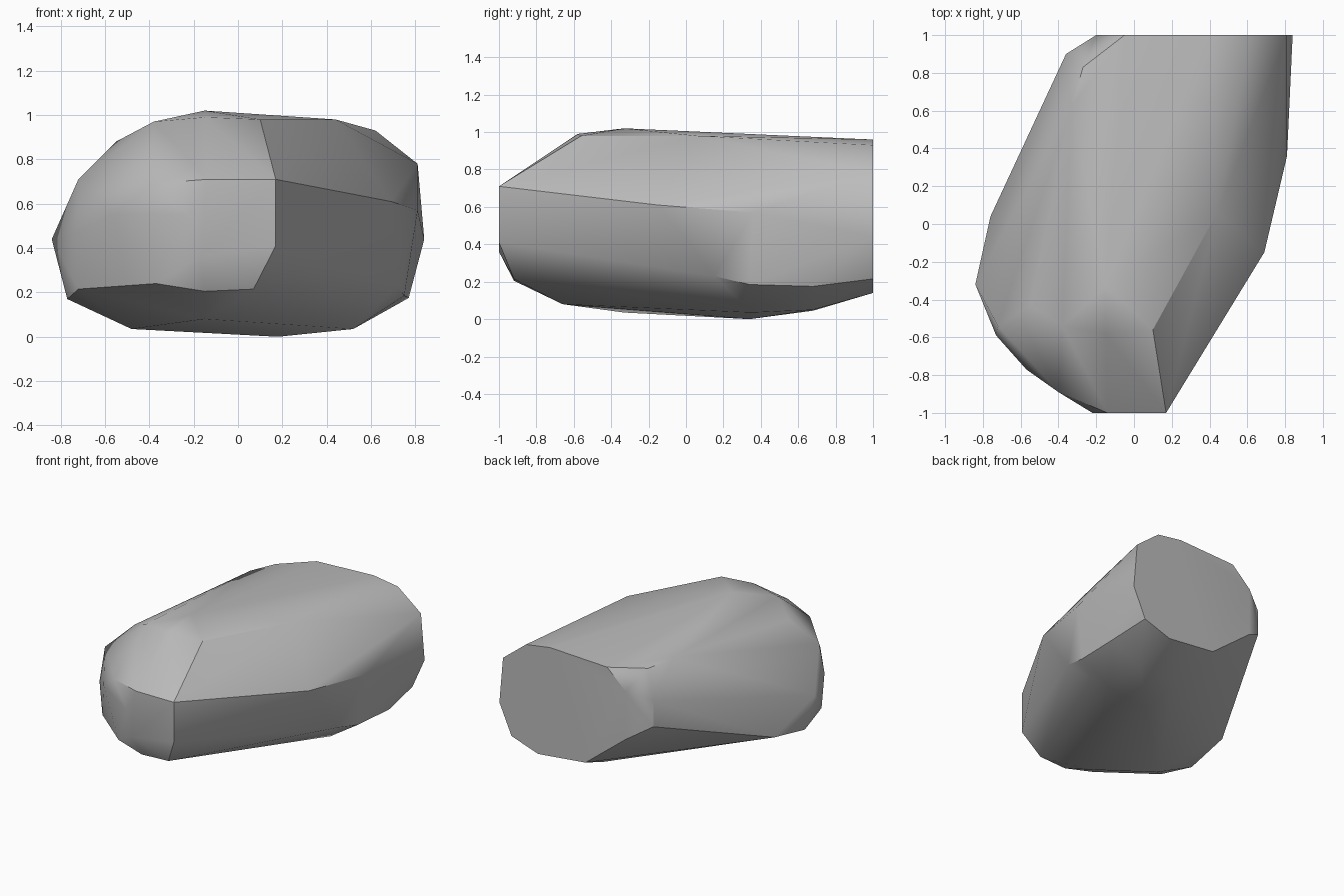
import bpy
import bmesh
import math

default_cube = bpy.data.objects.get("Cube")
if default_cube:
    bpy.data.objects.remove(default_cube, do_unlink=True)


def make_material(name, grey):
    """One flat colour, shown both in the viewport and in a render."""
    material = bpy.data.materials.new(name)
    material.use_nodes = True
    colour = (grey, grey, grey, 1.0)
    material.diffuse_color = colour
    shader = next(n for n in material.node_tree.nodes if n.type == "BSDF_PRINCIPLED")
    shader.inputs["Base Color"].default_value = colour
    shader.inputs["Roughness"].default_value = 0.9
    return material


def cut_face(y, outline):
    """Flat outline of (x, z) corners standing at a given depth."""
    return [(x, y, z) for x, z in outline]


def build_hull(name, corner_groups, material, sharp_angle):
    """Wrap the corners in a tight convex skin, as a chipped stone."""
    bm = bmesh.new()
    for group in corner_groups:
        for corner in group:
            bm.verts.new(corner)
    bmesh.ops.convex_hull(bm, input=bm.verts[:], use_existing_faces=False)
    loose = [v for v in bm.verts if not v.link_faces]
    bmesh.ops.delete(bm, geom=loose, context="VERTS")
    bmesh.ops.dissolve_limit(bm, angle_limit=math.radians(1),
                             verts=bm.verts[:], edges=bm.edges[:])
    bmesh.ops.recalc_face_normals(bm, faces=bm.faces[:])

    mesh = bpy.data.meshes.new(name)
    bm.to_mesh(mesh)
    bm.free()
    mesh.materials.append(material)
    stone = bpy.data.objects.new(name, mesh)
    bpy.context.collection.objects.link(stone)

    # Soft shading with crisp breaks along the strong edges
    bpy.ops.object.select_all(action="DESELECT")
    stone.select_set(True)
    bpy.context.view_layer.objects.active = stone
    bpy.ops.object.shade_smooth_by_angle(angle=sharp_angle)

    # Large facets keep their flat look
    weighting = stone.modifiers.new("Facet weighting", "WEIGHTED_NORMAL")
    weighting.keep_sharp = True
    return stone


# Large flat break at the back
back_break = cut_face(1, [
    (.84, .44), (.81, .78), (.62, .93), (.42, .96), (-.05, .94), (-.2, .8),
    (-.2, .44), (.13, .18), (.52, .14), (.74, .215)])

# Small flat nose at the front
nose = cut_face(-1, [
    (.17, .71), (-.14, .71), (-.22, .55), (-.17, .36), (.17, .41)])

# Chipped edge around the nose
chin = [(.07, -.92, .215), (-.15, -.92, .205), (-.37, -.88, .24), (-.4, -.89, .69)]

# Crown of the stone
crown = [(.1, -.56, .98), (-.15, -.58, .99), (-.38, -.54, .97), (-.15, -.33, 1.02),
         (.44, .06, .98), (-.27, .83, .925), (-.33, .62, .94)]

# Rounded shoulder and flank on the -x side
outer_flank = [(-.55, -.43, .88), (-.72, -.54, .71), (-.84, -.32, .44), (-.73, -.59, .47),
               (-.57, -.77, .55), (-.72, -.57, .215), (-.77, -.3, .17),
               (-.76, .04, .24), (-.36, .9, .73), (-.36, .9, .54)]

# Broad faceted flank on the +x side
inner_flank = [(.69, -.15, .61), (.81, .36, .57), (.72, .15, .23),
               (.75, .34, .185), (.77, .68, .175)]

# Underside
belly = [(-.48, -.33, .035), (-.15, -.66, .08), (.18, .34, 0), (.52, .35, .035),
         (.2, .68, .045), (.52, .68, .05)]

stone_grey = make_material("stone grey", 0.5)
build_hull("boulder",
           [back_break, nose, chin, crown, outer_flank, inner_flank, belly],
           stone_grey, math.radians(33))
